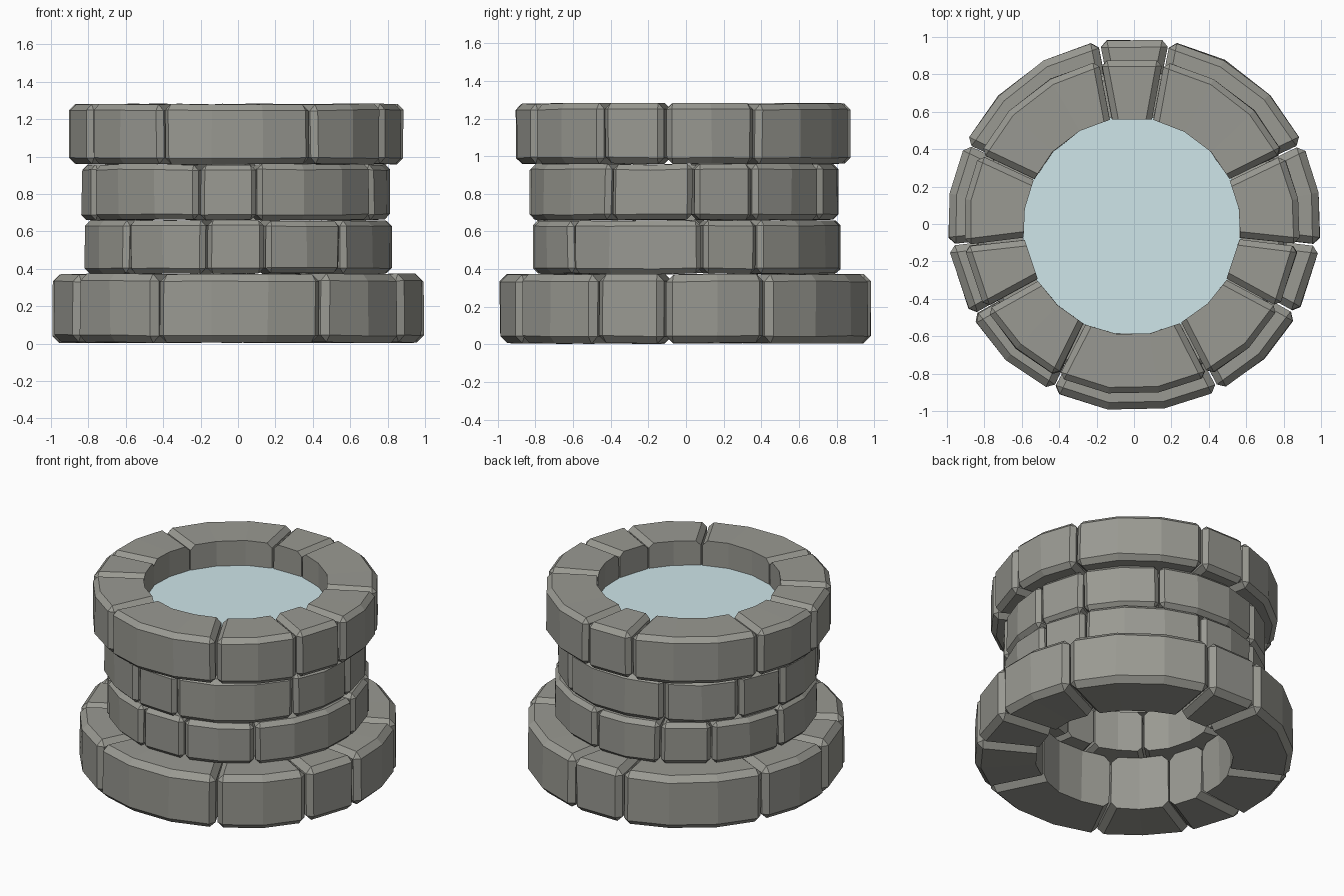
import bpy, bmesh, random
from math import radians, cos, sin, asin
from mathutils import Vector

if "Cube" in bpy.data.objects:
    bpy.data.objects.remove(bpy.data.objects["Cube"])

random.seed(4)

# Joint pattern shared by every course: angular widths of the ten stones, in degrees
WIDTHS = [22, 53.5, 32, 23, 34.5, 53, 34, 22.5, 32, 53.5]
GAP = 0.010


def material(name, colour):
    mat = bpy.data.materials.new(name)
    mat.diffuse_color = (*colour, 1)
    mat.use_nodes = True
    mat.node_tree.nodes["Principled BSDF"].inputs["Base Color"].default_value = mat.diffuse_color
    return mat


STONE = material("stone_grey", (0.32, 0.32, 0.288))
WATER = material("water_blue", (0.62, 0.79, 0.82))


def stone(name, a0, a1, r_in, r_out, z0, z1, centre, bevel):
    """One arc-shaped block, chamfered except along its inner arcs."""
    segs = max(1, round((a1 - a0) / 17.5))
    bm = bmesh.new()
    rings = []
    for i in range(segs + 1):
        ring = []
        for r, z in ((r_in, z0), (r_out, z0), (r_out, z1), (r_in, z1)):
            inset = asin(GAP / 2 / r)
            s, e = radians(a0) + inset, radians(a1) - inset
            a = s + (e - s) * i / segs
            p = Vector((r * cos(a) + centre[0], r * sin(a) + centre[1], z))
            p += Vector([random.uniform(-0.004, 0.004) for _ in range(3)])
            ring.append(bm.verts.new(p))
        rings.append(ring)
    for a, b in zip(rings, rings[1:]):
        for k in range(4):
            n = (k + 1) % 4
            bm.faces.new((a[k], a[n], b[n], b[k]))
    bm.faces.new(rings[0])
    bm.faces.new(rings[-1][::-1])
    bmesh.ops.recalc_face_normals(bm, faces=bm.faces)
    # Chamfer the outer arcs and the stone's two ends
    inner = {v for ring in rings for v in (ring[0], ring[3])}
    edges = [e for e in bm.edges
             if e.calc_face_angle() > radians(35) and not set(e.verts) <= inner]
    bmesh.ops.bevel(bm, geom=edges, offset=bevel, segments=1, profile=0.5,
                    affect='EDGES', clamp_overlap=True)
    mesh = bpy.data.meshes.new(name)
    bm.to_mesh(mesh)
    bm.free()
    mesh.materials.append(STONE)
    bpy.context.collection.objects.link(bpy.data.objects.new(name, mesh))


def course(name, start, r_in, r_out, z0, z1, centre, bevel):
    """A full ring of stones beginning at the given joint angle."""
    a = start
    for i, w in enumerate(WIDTHS):
        stone(f"{name}_stone_{i + 1}", a, a + w, r_in, r_out, z0, z1, centre, bevel)
        a += w


# Stone courses from the ground up
course("base", 79, 0.62, 1.0, 0.006, 0.372, (0, 0), 0.038)
course("lower_wall", 6, 0.535, 0.828, 0.375, 0.658, (0, 0), 0.028)
course("upper_wall", 256, 0.535, 0.828, 0.662, 0.957, (-0.012, -0.01), 0.028)
course("rim", 79, 0.58, 0.9, 0.96, 1.28, (-0.012, -0.012), 0.032)

# Water surface
bpy.ops.mesh.primitive_circle_add(vertices=32, radius=0.59, fill_type='NGON',
                                  location=(-0.01, -0.01, 1.11))
water = bpy.context.object
water.name = "water"
water.data.materials.append(WATER)
